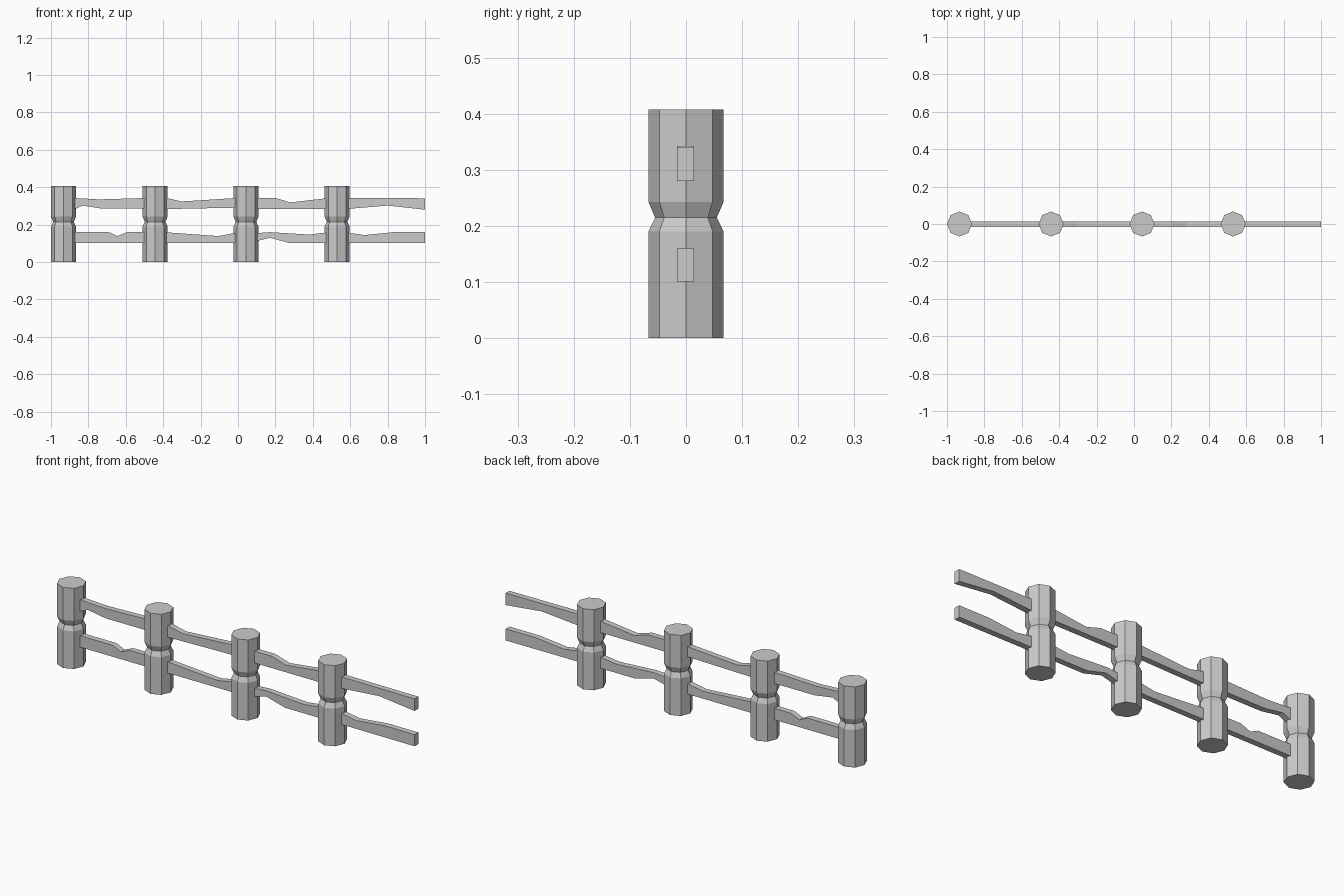
import bpy
import bmesh
from math import cos, sin, tau

default = bpy.data.objects.get("Cube")
if default:
    bpy.data.objects.remove(default, do_unlink=True)

# Single plain grey for the whole fence
grey = bpy.data.materials.new("plain grey")
grey.use_nodes = True
colour = (0.6, 0.6, 0.6, 1)
grey.diffuse_color = colour
grey.node_tree.nodes["Principled BSDF"].inputs["Base Color"].default_value = colour


def add_object(name, bm):
    bmesh.ops.recalc_face_normals(bm, faces=bm.faces[:])
    mesh = bpy.data.meshes.new(name)
    bm.to_mesh(mesh)
    bm.free()
    mesh.materials.append(grey)
    obj = bpy.data.objects.new(name, mesh)
    bpy.context.collection.objects.link(obj)
    return obj


def post(name, x, profile, sides=8):
    """Faceted post from (radius, height) rings with capped ends."""
    bm = bmesh.new()
    rings = [[bm.verts.new((r * cos(tau * i / sides), r * sin(tau * i / sides), z))
              for i in range(sides)] for r, z in profile]
    for low, high in zip(rings, rings[1:]):
        for i in range(sides):
            j = (i + 1) % sides
            bm.faces.new((low[i], low[j], high[j], high[i]))
    bm.faces.new(rings[0])
    bm.faces.new(rings[-1])
    add_object(name, bm).location.x = x


def rail(name, top, bottom, y=-0.016, depth=0.03):
    """Worn plank: a side outline of top and bottom edges, given thickness."""
    bm = bmesh.new()
    outline = [bm.verts.new((x, y, z)) for x, z in top + bottom[::-1]]
    face = bm.faces.new(outline)
    result = bmesh.ops.extrude_face_region(bm, geom=[face])
    moved = [v for v in result["geom"] if isinstance(v, bmesh.types.BMVert)]
    bmesh.ops.translate(bm, verts=moved, vec=(0, depth, 0))
    add_object(name, bm)


# Posts with a notched waist
POST_X = (-0.933, -0.443, 0.043, 0.53)
PROFILE = [(0.067, 0), (0.067, 0.19), (0.055, 0.215), (0.067, 0.243), (0.067, 0.408)]
for n, x in enumerate(POST_X, 1):
    post(f"post_{n}", x, PROFILE)

# Upper rails, one per gap, with ends buried in the posts
UPPER = [
    ([(-0.89, 0.343), (-0.74, 0.335), (-0.48, 0.343)],
     [(-0.89, 0.275), (-0.83, 0.302), (-0.73, 0.286), (-0.48, 0.286)]),
    ([(-0.40, 0.346), (-0.30, 0.324), (0, 0.343)],
     [(-0.40, 0.283), (0, 0.291)]),
    ([(0.08, 0.343), (0.20, 0.343), (0.28, 0.319), (0.49, 0.343)],
     [(0.08, 0.283), (0.49, 0.283)]),
    ([(0.57, 0.343), (1, 0.341)],
     [(0.57, 0.283), (0.80, 0.302), (1, 0.28)]),
]

# Lower rails
LOWER = [
    ([(-0.89, 0.16), (-0.69, 0.16), (-0.645, 0.139), (-0.595, 0.16), (-0.48, 0.16)],
     [(-0.89, 0.102), (-0.48, 0.102)]),
    ([(-0.40, 0.16), (-0.105, 0.139), (0, 0.158)],
     [(-0.40, 0.102), (0, 0.102)]),
    ([(0.08, 0.153), (0.17, 0.16), (0.38, 0.147), (0.49, 0.16)],
     [(0.08, 0.107), (0.17, 0.13), (0.275, 0.102), (0.49, 0.102)]),
    ([(0.57, 0.161), (0.675, 0.144), (0.83, 0.16), (1, 0.16)],
     [(0.57, 0.102), (1, 0.101)]),
]
for level, planks in (("upper", UPPER), ("lower", LOWER)):
    for n, (top, bottom) in enumerate(planks, 1):
        rail(f"{level}_rail_{n}", top, bottom)
